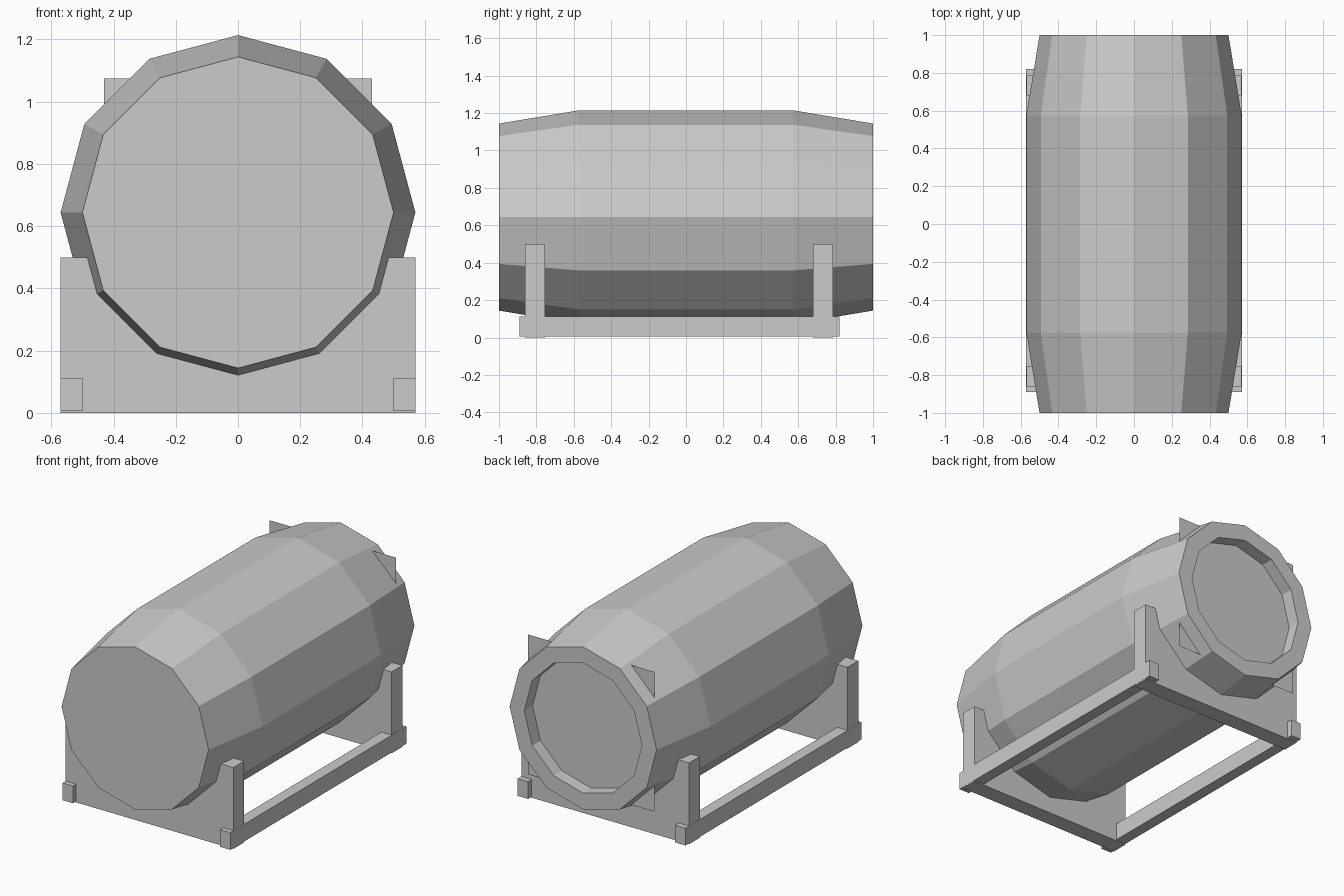
import bpy
import bmesh
import math
from mathutils import Matrix, Vector

cube = bpy.data.objects.get("Cube")
if cube:
    bpy.data.objects.remove(cube, do_unlink=True)

grey = bpy.data.materials.new("plain grey")
grey.use_nodes = True
colour = (0.6, 0.6, 0.6, 1)
grey.diffuse_color = colour
grey.node_tree.nodes["Principled BSDF"].inputs["Base Color"].default_value = colour

AXIS_Z = 0.644


def finish(name, bm):
    mesh = bpy.data.meshes.new(name)
    bm.to_mesh(mesh)
    bm.free()
    mesh.materials.append(grey)
    obj = bpy.data.objects.new(name, mesh)
    bpy.context.collection.objects.link(obj)
    return obj


def box(name, low, high):
    low, high = Vector(low), Vector(high)
    bm = bmesh.new()
    bmesh.ops.create_cube(bm, size=1)
    bmesh.ops.scale(bm, vec=high - low, verts=bm.verts)
    bmesh.ops.translate(bm, vec=(low + high) / 2, verts=bm.verts)
    return finish(name, bm)


# Twelve-sided barrel: closed front, rimmed and recessed back
bm = bmesh.new()
profile = [(0.5, -1), (0.57, -0.575), (0.57, 0.575), (0.5, 1), (0.4, 1), (0.4, 0.92)]
SIDES = 12
rings = []
for radius, y in profile:
    ring = []
    for i in range(SIDES):
        a = math.tau * i / SIDES
        ring.append(bm.verts.new((radius * math.cos(a), y, AXIS_Z + radius * math.sin(a))))
    rings.append(ring)
for r, s in zip(rings, rings[1:]):
    for i in range(SIDES):
        j = (i + 1) % SIDES
        bm.faces.new((r[i], r[j], s[j], s[i]))
bm.faces.new(rings[0])
bmesh.ops.recalc_face_normals(bm, faces=bm.faces)
finish("barrel", bm)

# Square back panel whose corners poke through the staves
bm = bmesh.new()
bmesh.ops.create_grid(bm, x_segments=1, y_segments=1, size=0.43)
bmesh.ops.transform(
    bm,
    matrix=Matrix.Translation((0, 0.92, AXIS_Z)) @ Matrix.Rotation(-math.pi / 2, 4, "X"),
    verts=bm.verts,
)
finish("back_panel", bm)

# Upright cradle boards
for name, y in (("front_cradle", -0.86), ("back_cradle", 0.68)):
    box(name, (-0.57, y, 0), (0.57, y + 0.105, 0.5))

# Floor rails joining the cradles
box("left_rail", (0.5, -0.89, 0.006), (0.571, 0.82, 0.112))
box("right_rail", (-0.571, -0.89, 0.006), (-0.5, 0.82, 0.112))
